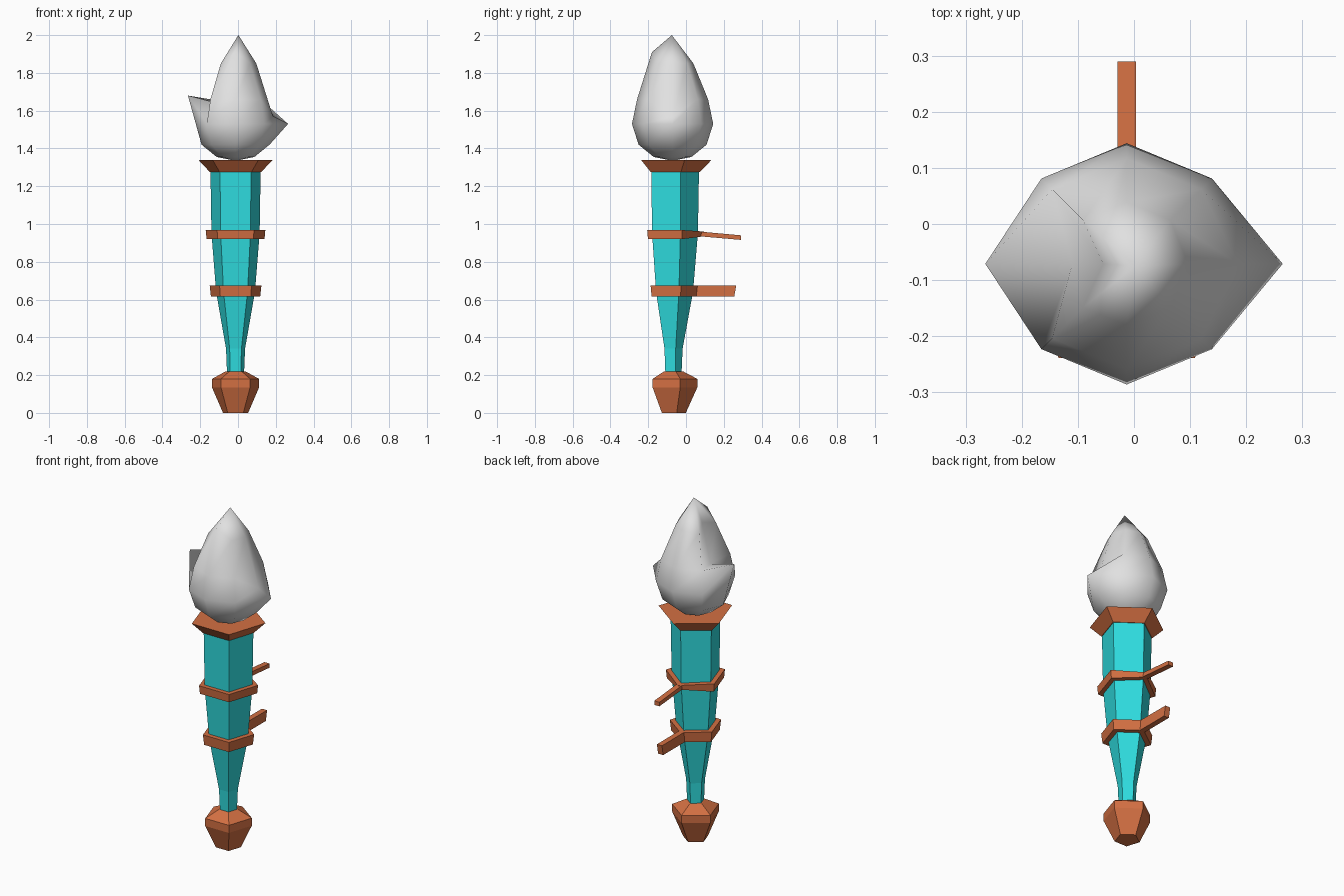
import bpy, bmesh
from math import sin, cos, pi, radians

if "Cube" in bpy.data.objects:
    bpy.data.objects.remove(bpy.data.objects["Cube"])

CX, CY = -0.013, -0.071   # vertical axis of the torch


def material(name, rgb):
    mat = bpy.data.materials.new(name)
    mat.use_nodes = True
    mat.diffuse_color = (*rgb, 1)
    mat.node_tree.nodes["Principled BSDF"].inputs["Base Color"].default_value = (*rgb, 1)
    return mat


TEAL = material("teal", (0.028, 0.72, 0.74))
COPPER = material("copper", (0.65, 0.16, 0.055))
GREY = material("pale grey", (0.75, 0.75, 0.75))


def finish(name, bm, mat, smooth=False):
    bmesh.ops.recalc_face_normals(bm, faces=bm.faces)
    for face in bm.faces:
        face.smooth = smooth
    mesh = bpy.data.meshes.new(name)
    bm.to_mesh(mesh)
    bm.free()
    mesh.materials.append(mat)
    obj = bpy.data.objects.new(name, mesh)
    bpy.context.collection.objects.link(obj)
    return obj


def bridge(bm, rings):
    for low, high in zip(rings, rings[1:]):
        n = len(low)
        for i in range(n):
            j = (i + 1) % n
            bm.faces.new((low[i], low[j], high[j], high[i]))


def five_sided(name, profile, mat, back_z=None):
    """Stack of pentagons with one corner at the back; profile is (z, radius)."""
    bm = bmesh.new()
    rings = []
    for level, (z, r) in enumerate(profile):
        ring = []
        for i in range(5):
            a = pi / 2 + i * 2 * pi / 5
            height = back_z[level] if back_z and i == 0 else z
            ring.append(bm.verts.new((CX + r * cos(a), CY + r * sin(a), height)))
        rings.append(ring)
    bridge(bm, rings)
    bm.faces.new(rings[0])
    bm.faces.new(rings[-1])
    return finish(name, bm, mat)


def bracket(name, side):
    """Bar reaching backwards; side is its (y, z) outline."""
    bm = bmesh.new()
    rings = [[bm.verts.new((CX + dx, y, z)) for y, z in side] for dx in (-0.0165, 0.0165)]
    bridge(bm, rings)
    for ring in rings:
        bm.faces.new(ring)
    return finish(name, bm, COPPER)


# Handle, pommel and collar
five_sided("shaft", [(0.2, 0.047), (0.34, 0.053), (0.64, 0.108), (0.95, 0.134), (1.3, 0.14)], TEAL)
five_sided("pommel", [(0, 0.07), (0.135, 0.131), (0.18, 0.131), (0.22, 0.055)], COPPER)
five_sided("collar", [(1.275, 0.143), (1.34, 0.207)], COPPER)

# Bands and the wall brackets growing from their back corners
five_sided("upper_band", [(0.92, 0.161), (0.968, 0.166)], COPPER, back_z=(0.934, 0.96))
five_sided("lower_band", [(0.615, 0.137), (0.675, 0.144)], COPPER)
bracket("upper_bracket", [(0.06, 0.936), (0.29, 0.916), (0.29, 0.94), (0.06, 0.961)])
bracket("lower_bracket", [(0.04, 0.615), (0.255, 0.615), (0.266, 0.674), (0.04, 0.675)])

# Flame: eight-sided drop with a few corners pulled into tongues
levels = [(1.355, 0.1), (1.42, 0.18), (1.53, 0.215), (1.66, 0.188), (1.85, 0.11)]
pulled = {
    (2, 4): (-0.265, CY, 1.68),    # right tongue tip
    (3, 4): (-0.11, CY, 1.64),     # notch above it
    (4, 4): (-0.055, CY, 1.87),
    (2, 0): (0.265, CY, 1.53),     # left tongue tip
    (3, 0): (0.185, CY, 1.57),     # notch above it
    (4, 6): (CX, -0.18, 1.91),     # high front shoulder
}
bm = bmesh.new()
rings = []
for level, (z, r) in enumerate(levels):
    ring = []
    for i in range(8):
        a = i * pi / 4
        spot = pulled.get((level, i), (CX + r * cos(a), CY + r * sin(a), z))
        ring.append(bm.verts.new(spot))
    rings.append(ring)
bridge(bm, rings)
for ring, tip in ((rings[0], (CX, CY, 1.335)), (rings[-1], (0.002, -0.075, 2.0))):
    pole = bm.verts.new(tip)
    for i in range(8):
        bm.faces.new((ring[i], ring[(i + 1) % 8], pole))
flame = finish("flame", bm, GREY, smooth=True)
